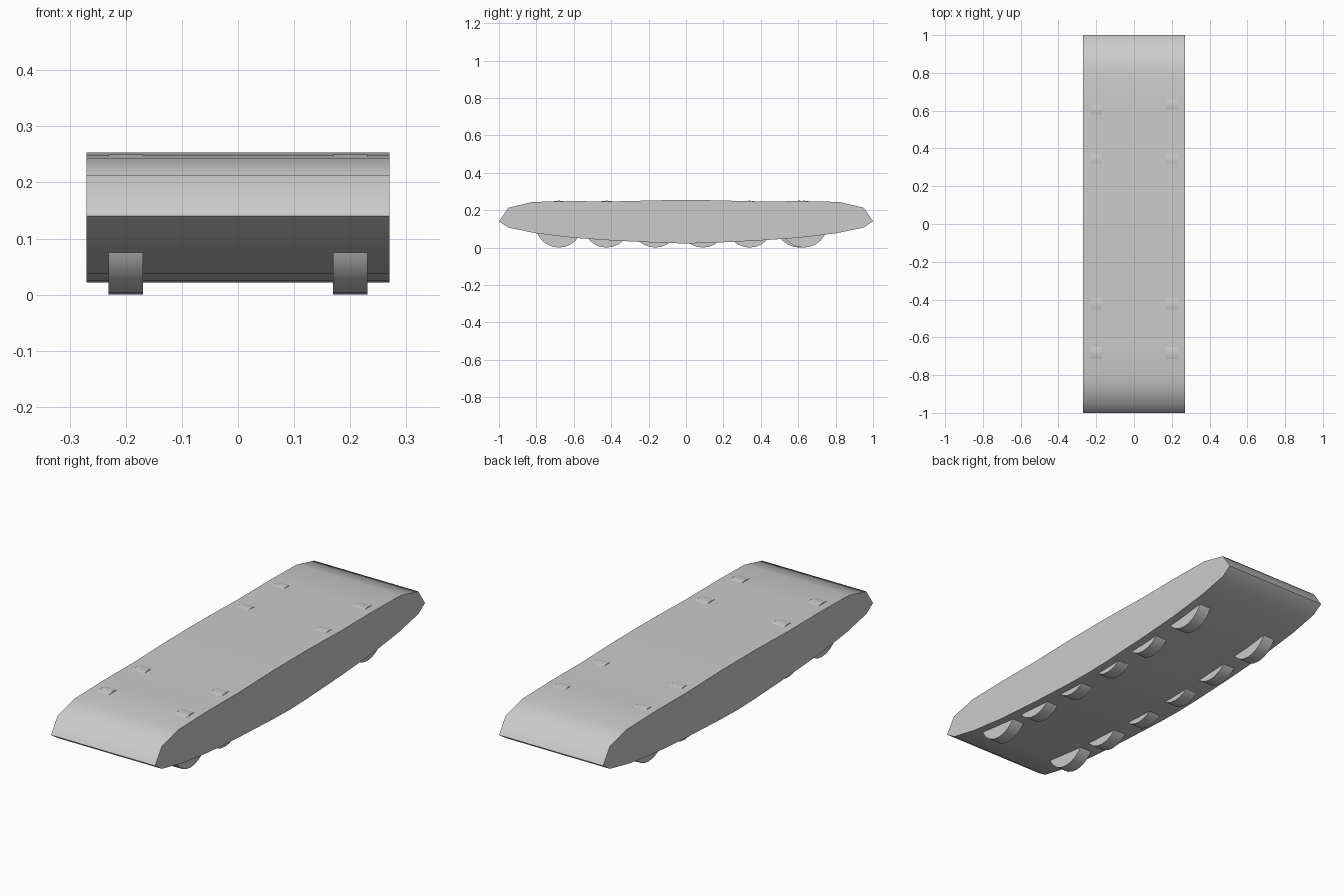
import bpy, bmesh, math

if "Cube" in bpy.data.objects:
    bpy.data.objects.remove(bpy.data.objects["Cube"])


def smooth(obj, angle):
    bpy.ops.object.select_all(action='DESELECT')
    obj.select_set(True)
    bpy.context.view_layer.objects.active = obj
    bpy.ops.object.shade_smooth_by_angle(angle=math.radians(angle))


# Track belt: half profile (y, z) from nose, mirrored front to back
top = [(1.0, 0.14), (0.95, 0.213), (0.82, 0.244), (0.62, 0.248), (0.38, 0.247), (0.13, 0.253)]
bottom = [(0.13, 0.025), (0.38, 0.037), (0.60, 0.052), (0.80, 0.076), (0.95, 0.107)]
half_top = top + [(-y, z) for y, z in reversed(top)]
half_bottom = ([(-y, z) for y, z in reversed(bottom)] + [(0.0, 0.022)] + bottom)
profile = half_top + half_bottom

bm = bmesh.new()
face = bm.faces.new([bm.verts.new((-0.27, y, z)) for y, z in profile])
ext = bmesh.ops.extrude_face_region(bm, geom=[face])
bmesh.ops.translate(bm, vec=(0.54, 0, 0),
                    verts=[v for v in ext['geom'] if isinstance(v, bmesh.types.BMVert)])
bmesh.ops.recalc_face_normals(bm, faces=bm.faces)
mesh = bpy.data.meshes.new("track_belt")
bm.to_mesh(mesh)
bm.free()
belt = bpy.data.objects.new("track_belt", mesh)
bpy.context.collection.objects.link(belt)
smooth(belt, 60)

# Road wheels: two rows, partly buried in the belt
rows = [("left", -0.2, 0.605), ("right", 0.2, 0.63)]
for side, x, last_y in rows:
    for i, y in enumerate([-0.68, -0.425, -0.165, 0.09, 0.34, last_y]):
        bpy.ops.mesh.primitive_cylinder_add(
            vertices=24, radius=0.1255, depth=0.062,
            location=(x, y, 0.1255), rotation=(0, math.pi / 2, 0))
        wheel = bpy.context.object
        wheel.name = f"road_wheel_{side}_{i + 1}"
        smooth(wheel, 40)
